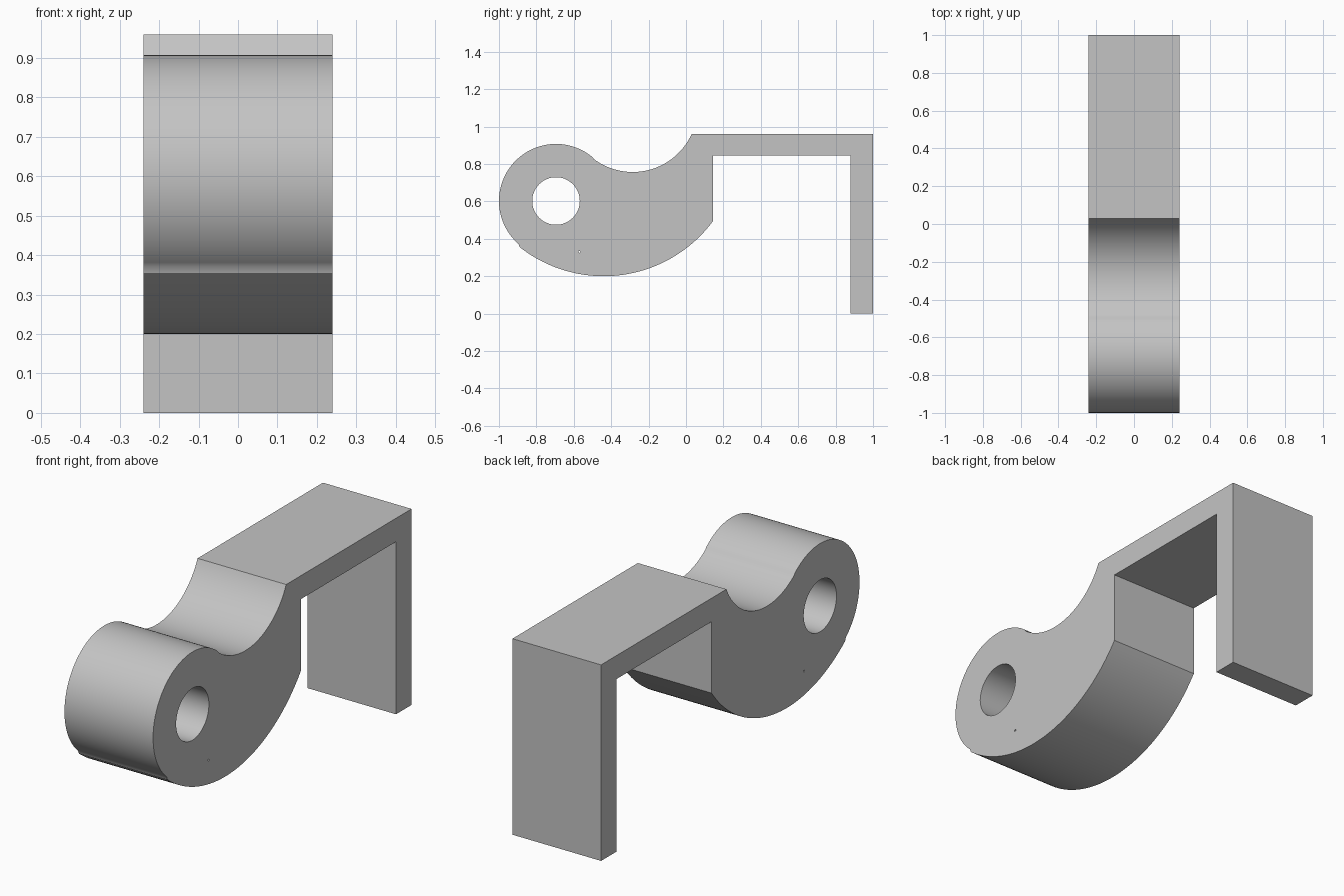
import bpy
import bmesh
from math import atan2, cos, sin, tau
from mathutils import Matrix

cube = bpy.data.objects.get("Cube")
if cube:
    bpy.data.objects.remove(cube, do_unlink=True)

HALF_WIDTH = 0.24
HEAD, HEAD_R = (-0.695, 0.602), 0.305
SADDLE, SADDLE_R = (-0.285, 1.103), 0.346
BELLY, BELLY_R = (-0.44, 0.927), 0.727


def angle(a, b):
    """Direction from point a to point b."""
    return atan2(b[1] - a[1], b[0] - a[0])


def arc(centre, radius, start, end, steps):
    """Points along an arc, in (y, z)."""
    angles = [start + (end - start) * i / steps for i in range(steps + 1)]
    return [(centre[0] + radius * cos(t), centre[1] + radius * sin(t)) for t in angles]


def add_loop(curve, points):
    spline = curve.splines.new('POLY')
    spline.points.add(len(points) - 1)
    for p, (y, z) in zip(spline.points, points):
        p.co = (y, z, 0, 1)
    spline.use_cyclic_u = True


# Side profile: bracket, belly, rounded head, saddle
bracket = [(0.03, 0.96), (1, 0.96), (1, 0), (0.88, 0), (0.88, 0.845), (0.145, 0.845)]
belly_end = angle(BELLY, HEAD)
saddle_start = angle(HEAD, SADDLE)
belly = arc(BELLY, BELLY_R, angle(BELLY, (0.145, 0.495)), belly_end, 48)
head = arc(HEAD, HEAD_R, belly_end, saddle_start - tau, 64)
saddle = arc(SADDLE, SADDLE_R, angle(SADDLE, HEAD), angle(SADDLE, bracket[0]), 40)
outline = bracket + belly + head[1:] + saddle[1:-1]

curve = bpy.data.curves.new("hook_profile", 'CURVE')
curve.dimensions = '2D'
curve.fill_mode = 'BOTH'
curve.extrude = HALF_WIDTH
add_loop(curve, outline)

# Pivot hole and tiny pin hole
add_loop(curve, arc(HEAD, 0.127, 0, tau, 64)[:-1])
add_loop(curve, arc((-0.57, 0.33), 0.005, 0, tau, 12)[:-1])

# Turn the filled profile into a solid mesh
profile = bpy.data.objects.new("hook_profile", curve)
bpy.context.collection.objects.link(profile)
bpy.context.view_layer.update()
depsgraph = bpy.context.evaluated_depsgraph_get()
mesh = bpy.data.meshes.new_from_object(profile.evaluated_get(depsgraph))
bpy.data.objects.remove(profile, do_unlink=True)

# Stand it up: profile plane becomes y-z, thickness runs along x
mesh.transform(Matrix(((0, 0, 1, 0), (1, 0, 0, 0), (0, 1, 0, 0), (0, 0, 0, 1))))
bm = bmesh.new()
bm.from_mesh(mesh)
bmesh.ops.remove_doubles(bm, verts=bm.verts, dist=0.0005)
bmesh.ops.recalc_face_normals(bm, faces=bm.faces)
bm.to_mesh(mesh)
bm.free()

hook = bpy.data.objects.new("hook_bracket", mesh)
bpy.context.collection.objects.link(hook)

# Plain grey
grey = bpy.data.materials.new("light grey")
grey.use_nodes = True
colour = (0.55, 0.55, 0.55, 1)
grey.diffuse_color = colour
grey.node_tree.nodes["Principled BSDF"].inputs["Base Color"].default_value = colour
mesh.materials.clear()
mesh.materials.append(grey)

bpy.ops.object.select_all(action='DESELECT')
hook.select_set(True)
bpy.context.view_layer.objects.active = hook
bpy.ops.object.shade_smooth_by_angle(angle=0.5)
